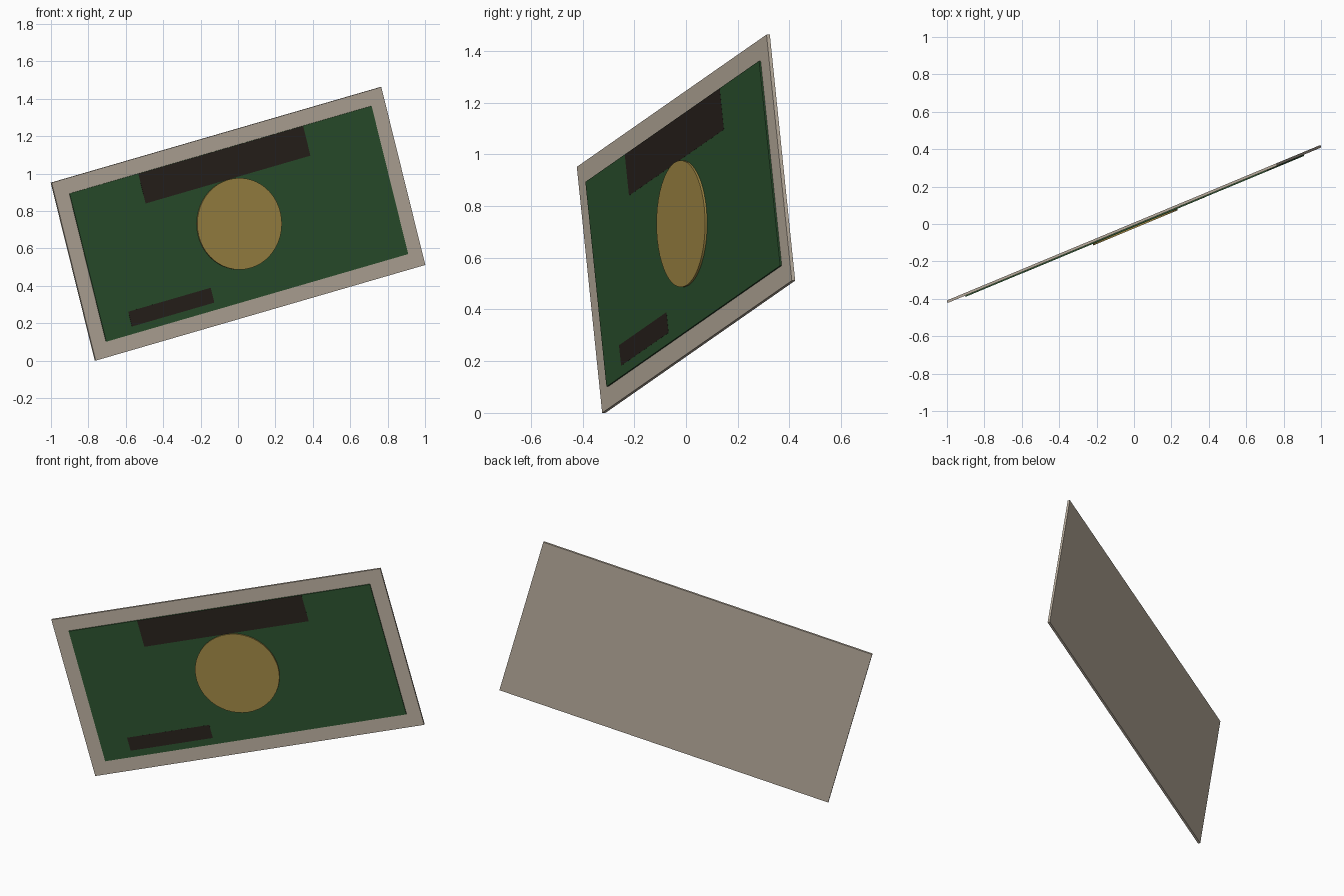
import bpy, bmesh, math
from mathutils import Matrix

if "Cube" in bpy.data.objects:
    bpy.data.objects.remove(bpy.data.objects["Cube"])

W, H, T = 1.976, 0.985, 0.014      # note sheet size
FACE = 0.0135                      # height of the green panel face

# local x = along note, y = up note, z = out of the front
POSE = (Matrix.Translation((0, 0, 0.7315))
        @ Matrix.Rotation(math.radians(22.6), 4, 'Z')
        @ Matrix.Rotation(math.radians(-15), 4, 'Y')
        @ Matrix.Rotation(math.radians(90), 4, 'X'))


def colour(name, rgb):
    m = bpy.data.materials.new(name)
    m.diffuse_color = (*rgb, 1)
    m.use_nodes = True
    m.node_tree.nodes["Principled BSDF"].inputs["Base Color"].default_value = m.diffuse_color
    return m


def finish(name, bm, mat):
    bm.transform(POSE)
    me = bpy.data.meshes.new(name)
    bm.to_mesh(me)
    bm.free()
    me.materials.append(mat)
    ob = bpy.data.objects.new(name, me)
    bpy.context.collection.objects.link(ob)
    return ob


def slab(name, x0, x1, y0, y1, z0, z1, mat):
    bm = bmesh.new()
    bmesh.ops.create_cube(bm, size=1, matrix=Matrix.Translation(
        ((x0 + x1) / 2, (y0 + y1) / 2, (z0 + z1) / 2))
        @ Matrix.Diagonal((x1 - x0, y1 - y0, z1 - z0, 1)))
    return finish(name, bm, mat)


paper = colour("paper", (0.50, 0.43, 0.35))
green = colour("green", (0.025, 0.085, 0.028))
gold = colour("gold", (0.36, 0.25, 0.06))
dark = colour("dark", (0.022, 0.016, 0.012))

# paper sheet and printed panel
slab("paper_sheet", -W / 2, W / 2, -H / 2, H / 2, -T / 2, T / 2, paper)
slab("green_panel", -0.905, 0.905, -0.41, 0.41, 0, FACE, green)

# dark bars nearly flush with the panel
slab("upper_bar", -0.494, 0.494, 0.245, 0.409, 0.002, FACE + 0.0004, dark)
slab("lower_bar", -0.741, -0.247, -0.37, -0.288, 0.002, FACE + 0.0004, dark)

# central medallion
bm = bmesh.new()
bmesh.ops.create_cone(bm, cap_ends=True, segments=48, radius1=0.245, radius2=0.245,
                      depth=0.021, matrix=Matrix.Translation((0, 0, 0.0115)))
disc = finish("medallion", bm, gold)
bpy.context.view_layer.objects.active = disc
disc.select_set(True)
bpy.ops.object.shade_smooth_by_angle(angle=math.radians(30))
